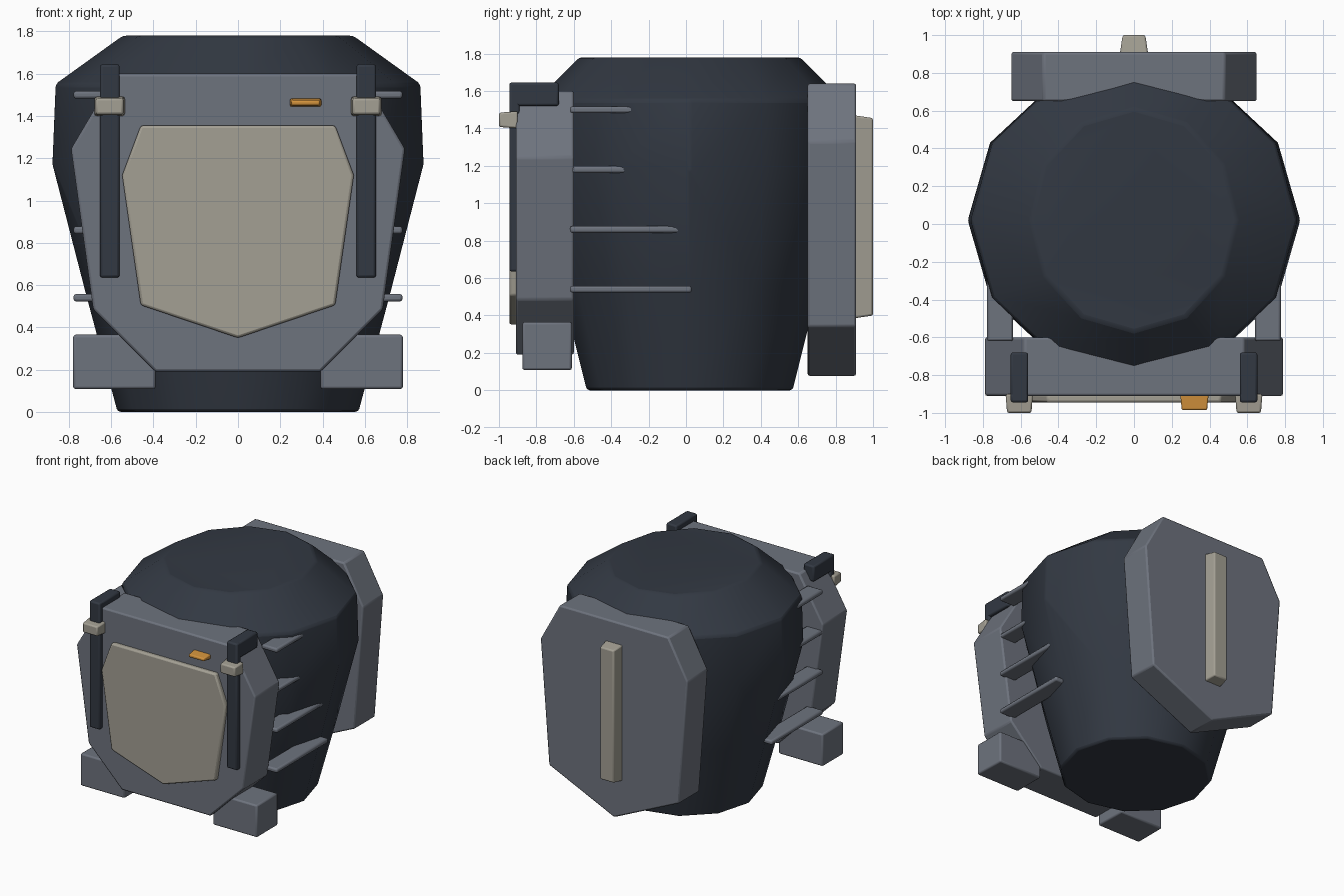
import bpy, bmesh, math

cube = bpy.data.objects.get("Cube")
if cube:
    bpy.data.objects.remove(cube, do_unlink=True)


def material(name, rgb):
    m = bpy.data.materials.new(name)
    m.use_nodes = True
    m.diffuse_color = (*rgb, 1)
    bsdf = m.node_tree.nodes["Principled BSDF"]
    bsdf.inputs["Base Color"].default_value = (*rgb, 1)
    bsdf.inputs["Roughness"].default_value = 0.7
    return m


NAVY = material("dark navy", (0.032, 0.040, 0.055))
GREY = material("slate grey", (0.155, 0.172, 0.208))
BEIGE = material("warm beige", (0.37, 0.35, 0.295))
ORANGE = material("amber", (0.65, 0.29, 0.045))


def finish(name, bm, mat, bevel, smooth=35):
    bmesh.ops.recalc_face_normals(bm, faces=bm.faces)
    mesh = bpy.data.meshes.new(name)
    bm.to_mesh(mesh)
    bm.free()
    mesh.materials.append(mat)
    ob = bpy.data.objects.new(name, mesh)
    bpy.context.collection.objects.link(ob)
    mod = ob.modifiers.new("soft edges", "BEVEL")
    mod.width = bevel
    mod.segments = 2
    mod.limit_method = "ANGLE"
    mod.angle_limit = math.radians(31)
    bpy.ops.object.select_all(action="DESELECT")
    ob.select_set(True)
    bpy.context.view_layer.objects.active = ob
    bpy.ops.object.shade_smooth_by_angle(angle=math.radians(smooth))
    return ob


def loft(name, rings, mat, bevel, smooth=35):
    """Skin a stack of equally long vertex rings and cap both ends."""
    bm = bmesh.new()
    loops = [[bm.verts.new(p) for p in ring] for ring in rings]
    n = len(loops[0])
    for a, b in zip(loops, loops[1:]):
        for i in range(n):
            j = (i + 1) % n
            bm.faces.new((a[i], a[j], b[j], b[i]))
    bm.faces.new(loops[0])
    bm.faces.new(loops[-1])
    return finish(name, bm, mat, bevel, smooth)


def plate(name, half, y0, y1, mat, bevel):
    """Extrude a left-right symmetric outline, given by its +x half, along y."""
    outline = half + [(-x, z) for x, z in reversed(half) if x > 0]
    rings = [[(x, y, z) for x, z in outline] for y in (y0, y1)]
    return loft(name, rings, mat, bevel, 20)


def block(name, xs, ys, zs, mat, bevel=0.012, taper=0, outer=-1):
    """Box whose outward y face (front for -1, back for +1) shrinks by taper."""
    rings = []
    for y in ys:
        t = taper if y == (min(ys) if outer < 0 else max(ys)) else 0
        x0, x1, z0, z1 = xs[0] + t, xs[1] - t, zs[0] + t, zs[1] - t
        rings.append([(x0, y, z0), (x1, y, z0), (x1, y, z1), (x0, y, z1)])
    return loft(name, rings, mat, bevel, 20)


# Barrel body: (height, x radius, y radius)
SIDES = 12
profile = [(0, 0.57, 0.55), (0.56, 0.72, 0.69), (1.18, 0.88, 0.82),
           (1.55, 0.865, 0.82), (1.78, 0.545, 0.59)]
rings = []
for z, rx, ry in profile:
    angles = [2 * math.pi * i / SIDES for i in range(SIDES)]
    rings.append([(rx * math.cos(a), 0.02 + ry * math.sin(a), z) for a in angles])
loft("barrel_body", rings, NAVY, 0.015, 40)

# Front plate with raised panel
plate("front_plate", [(0.39, 0.19), (0.685, 0.485), (0.79, 1.245), (0.58, 1.6)],
      -0.91, -0.6, GREY, 0.012)
plate("front_panel", [(0, 0.35), (0.46, 0.505), (0.548, 1.12), (0.46, 1.355)],
      -0.945, -0.9, BEIGE, 0.012)

# Back plate with centre strip
plate("back_plate", [(0, 0.075), (0.575, 0.34), (0.65, 1.33), (0.48, 1.64)],
      0.65, 0.91, GREY, 0.012)
block("back_strip", (-0.075, 0.075), (0.9, 1.0), (0.385, 1.47), BEIGE, 0.01, 0.015, 1)

# Amber front light
block("front_light", (0.245, 0.395), (-0.985, -0.9), (1.443, 1.483), ORANGE, 0.008, 0.008)

# Paired parts
for side, s in (("left", 1), ("right", -1)):
    def span(a, b):
        return tuple(sorted((s * a, s * b)))

    block(side + "_rail", span(0.56, 0.653), (-0.945, -0.89), (0.635, 1.645), NAVY)
    block(side + "_rail_hook", span(0.56, 0.653), (-0.944, -0.68), (1.52, 1.645), NAVY)
    block(side + "_rail_clip", span(0.535, 0.68), (-1.0, -0.9), (1.4, 1.492), BEIGE, 0.01, 0.008)
    block(side + "_foot", span(0.39, 0.78), (-0.875, -0.61), (0.108, 0.365), GREY)
    for number, z in enumerate((0.54, 0.86, 1.18, 1.5), 1):
        block(f"{side}_fin_{number}", span(0.64, 0.778), (-0.62, 0.03),
              (z - 0.018, z + 0.018), GREY, 0.012)
